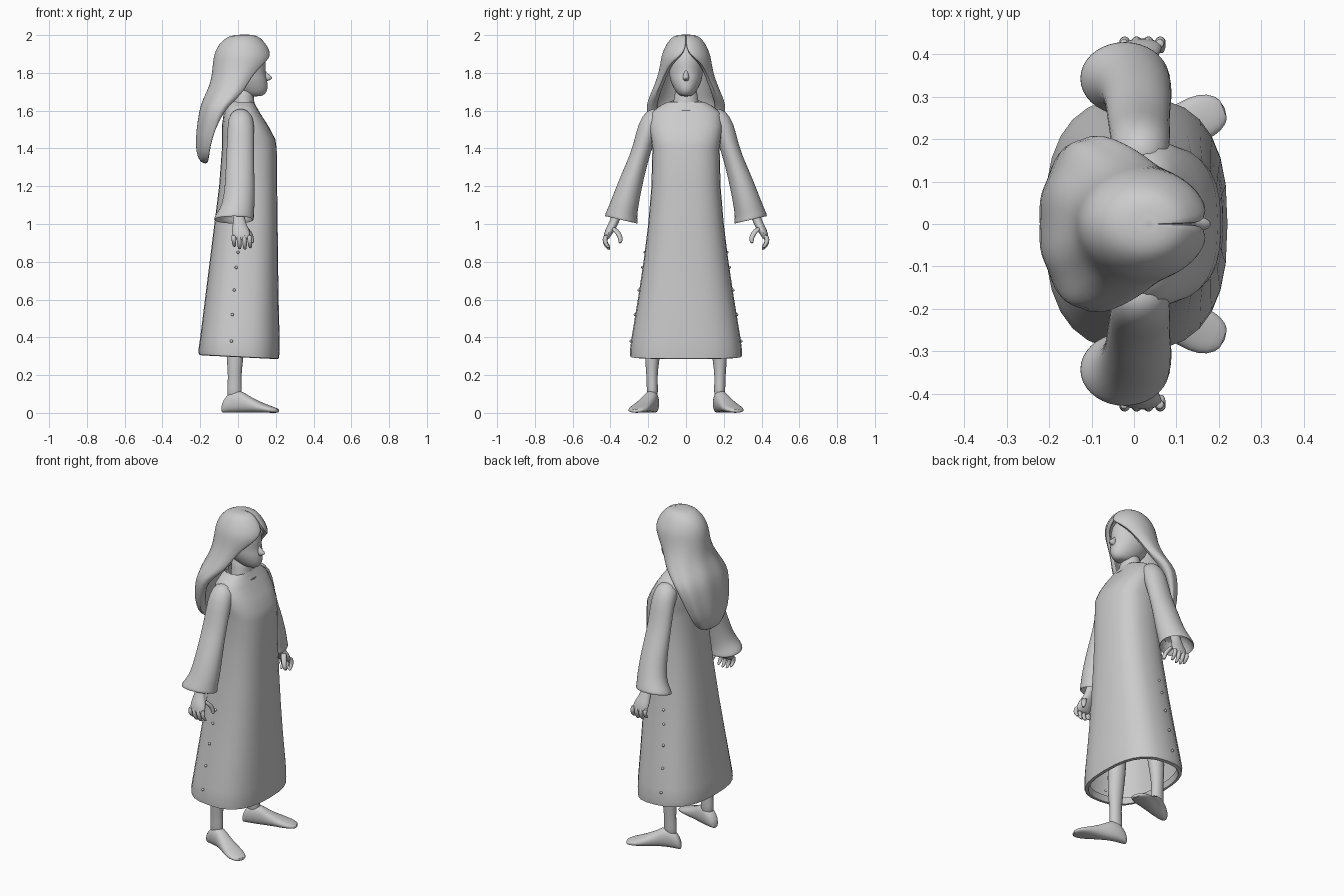
import bpy, bmesh, math
from mathutils import Vector as V

mat = bpy.data.materials.new("light grey")
mat.diffuse_color = (0.6, 0.6, 0.6, 1)


def finish(ob, angle=60, sub=0):
    ob.data.materials.append(mat)
    if sub:
        m = ob.modifiers.new("smooth", 'SUBSURF')
        m.levels = m.render_levels = sub
    bpy.ops.object.select_all(action='DESELECT')
    ob.select_set(True)
    bpy.context.view_layer.objects.active = ob
    bpy.ops.object.shade_smooth_by_angle(angle=math.radians(angle))
    return ob


def ring(c, u, v, n=16, p=2.0):
    """Superellipse section around c with half axes u and v."""
    out = []
    for i in range(n):
        t = 2 * math.pi * i / n
        a, b = math.cos(t), math.sin(t)
        a = math.copysign(abs(a) ** (2 / p), a)
        b = math.copysign(abs(b) ** (2 / p), b)
        out.append(V(c) + V(u) * a + V(v) * b)
    return out


def loft(name, rings, caps=(True, True), sub=0, angle=60):
    bm = bmesh.new()
    rows = [[bm.verts.new(p) for p in r] for r in rings]
    n = len(rows[0])
    for a, b in zip(rows, rows[1:]):
        for i in range(n):
            j = (i + 1) % n
            bm.faces.new((a[i], a[j], b[j], b[i]))
    if caps[0]:
        bm.faces.new(rows[0][::-1])
    if caps[1]:
        bm.faces.new(rows[-1])
    bmesh.ops.recalc_face_normals(bm, faces=bm.faces)
    me = bpy.data.meshes.new(name)
    bm.to_mesh(me)
    bm.free()
    ob = bpy.data.objects.new(name, me)
    bpy.context.collection.objects.link(ob)
    return finish(ob, angle, sub)


def stack(rows, n=24, p=2.0):
    """Horizontal sections from (z, back x, front x, half width)."""
    return [ring(((x0 + x1) / 2, 0, z), ((x1 - x0) / 2, 0, 0), (0, w, 0), n, p)
            for z, x0, x1, w in rows]


def tube(name, pts, sub=1):
    """Downward limb from (x, y, z, x radius, y radius)."""
    return loft(name, [ring((x, y, z), (a, 0, 0), (0, b, 0), 10)
                       for x, y, z, a, b in pts], sub=sub)


# Dress: flared gown with rolled hem, open below
dress = stack([(1.645, -.05, .085, .10), (1.625, -.06, .095, .14), (1.59, -.075, .115, .185),
               (1.52, -.085, .16, .195), (1.45, -.085, .197, .185), (1.40, -.085, .205, .178),
               (1.2, -.10, .207, .183), (1.0, -.125, .21, .20), (.8, -.15, .212, .225),
               (.6, -.175, .215, .255), (.4, -.20, .22, .288), (.33, -.21, .22, .297),
               (.298, -.207, .217, .295), (.295, -.19, .20, .275), (.33, -.18, .19, .265)], 28, 2.6)
for r in dress[-3:]:
    for p in r:
        p.z -= .05 * p.x          # hem drops a little at the front
loft("dress", dress, (False, False))

# Neckline trim
bpy.ops.mesh.primitive_torus_add(major_segments=32, minor_segments=6, major_radius=.095, minor_radius=.007,
                                 location=(.028, 0, 1.628), rotation=(0, math.radians(20), 0))
trim = bpy.context.object
trim.name, trim.scale = "neckline_trim", (.85, 1.02, 1)
finish(trim)

# Neck and head
loft("neck", stack([(1.56, -.03, .10, .085), (1.62, -.03, .09, .075), (1.66, -.03, .085, .062),
                    (1.74, -.03, .08, .058)]), sub=1)
loft("head", stack([(1.675, .05, .12, .02), (1.685, .02, .143, .042), (1.71, -.03, .158, .06),
                    (1.74, -.06, .157, .076), (1.77, -.075, .155, .086), (1.80, -.085, .143, .09),
                    (1.86, -.09, .15, .095), (1.92, -.07, .13, .075), (1.95, -.02, .08, .03)]), sub=1)
loft("nose", stack([(1.83, .12, .135, .006), (1.80, .12, .152, .012), (1.78, .12, .183, .017),
                    (1.768, .12, .185, .018), (1.755, .12, .155, .012)], 10), sub=1)

# Hair: crescent sections that open around the face, wavy lower down
hair = []
for z, x0, rx, w, opening, thick in [
        (2.003, .015, .02, .02, 0, .012), (1.998, -.045, .075, .065, 0, .02), (1.97, -.085, .11, .092, 0, .03),
        (1.935, -.112, .137, .113, 0, .03), (1.90, -.125, .151, .127, 8, .03),
        (1.875, -.13, .155, .133, 22, .03), (1.845, -.134, .153, .138, 38, .03),
        (1.80, -.138, .142, .146, 50, .03), (1.75, -.147, .133, .162, 56, .03),
        (1.70, -.168, .135, .182, 60, .035), (1.65, -.192, .12, .203, 62, .04),
        (1.60, -.207, .10, .212, 66, .045), (1.5, -.222, .085, .188, 78, .06),
        (1.41, -.226, .075, .155, 85, .06), (1.35, -.215, .06, .115, 88, .045),
        (1.32, -.19, .03, .06, 90, .02)]:
    cx, n, arc = x0 + rx, 32, []
    wave = .025 * max(0, min(1, (1.85 - z) / .25))
    for k in range(n + 1):
        t = math.radians(opening + (360 - 2 * opening) * k / n)
        f = 1 + wave * math.cos(9 * t)
        arc.append((math.cos(t), math.sin(t), f))
    outer = [V((cx + rx * a * f, w * b * f, z)) for a, b, f in arc]
    inner = [V((cx + max(rx - thick, .004) * a, max(w - thick, .004) * b, z)) for a, b, f in arc]
    hair.append(outer + inner[::-1])
loft("hair", hair, sub=1)

for s, side in ((1, "left"), (-1, "right")):
    # Bell sleeve: (x, y, z, x radius, cross radius, tilt)
    sl = []
    for x, y, z, rx, r, t in [(.015, .12, 1.56, .06, .065, 70), (.015, .17, 1.55, .068, .068, 55),
                              (.015, .205, 1.50, .072, .062, 38), (.012, .232, 1.40, .073, .05, 24),
                              (.01, .265, 1.30, .076, .056, 24), (.01, .295, 1.21, .08, .066, 24),
                              (.003, .326, 1.10, .087, .076, 20), (-.015, .338, 1.055, .10, .083, 15),
                              (-.022, .342, 1.03, .108, .091, 13), (-.022, .343, 1.018, .106, .089, 13),
                              (-.02, .342, 1.03, .092, .076, 13), (0, .325, 1.10, .07, .06, 20)]:
        t = math.radians(t)
        sl.append(ring((x, s * y, z), (rx, 0, 0), (0, s * r * math.cos(t), r * math.sin(t)), 18))
    loft(side + "_sleeve", sl, sub=1)

    # Hand with four fingers and a thumb
    tube(side + "_palm", [(0, s * .335, 1.13, .032, .028), (.003, s * .365, 1.05, .032, .027),
                          (.008, s * .385, 1.0, .036, .028), (.014, s * .402, .97, .05, .028),
                          (.018, s * .418, .935, .052, .02), (.02, s * .424, .915, .045, .014)])
    for k in range(4):
        x = -.024 + .028 * k
        d = (.015, .002, 0, .008)[k]
        tube(side + "_finger", [(x, s * .422, .945, .013, .014), (x + .002, s * .432, .915, .013, .013),
                                (x + .004, s * .424, .885 + d, .012, .012),
                                (x + .005, s * .405, .862 + d, .008, .009)])
    tube(side + "_thumb", [(.035, s * .39, .985, .018, .02), (.06, s * .36, .955, .016, .017),
                           (.072, s * .345, .925, .014, .014), (.076, s * .35, .895, .009, .009)])

    # Leg and splayed foot
    tube(side + "_leg", [(-.01, s * .15, .60, .06, .06), (-.014, s * .17, .38, .054, .048),
                         (-.016, s * .18, .28, .046, .04), (-.018, s * .18, .19, .036, .03),
                         (-.018, s * .178, .13, .042, .032), (-.02, s * .178, .06, .04, .03)])
    foot = []
    for x, y, w, h in [(-.085, .166, .012, .035), (-.075, .168, .026, .07), (-.04, .174, .035, .115),
                       (.01, .186, .038, .125), (.05, .204, .04, .095), (.10, .226, .047, .067),
                       (.15, .248, .054, .045), (.19, .264, .046, .03), (.215, .272, .022, .02)]:
        foot.append(ring((x, s * y, h / 2), (-.4 * w, s * w, 0), (0, 0, h / 2), 12, 2.4))
    loft(side + "_foot", foot, sub=1)

    # Tiny side buttons on the skirt
    for x, z in ((.0, .85), (-.01, .77), (-.02, .65), (-.03, .52), (-.035, .38)):
        w = .225 + (.8 - z) * .157
        bpy.ops.mesh.primitive_uv_sphere_add(segments=8, ring_count=6, radius=.008, location=(x, s * w, z))
        bpy.context.object.name = side + "_button"
        finish(bpy.context.object)
